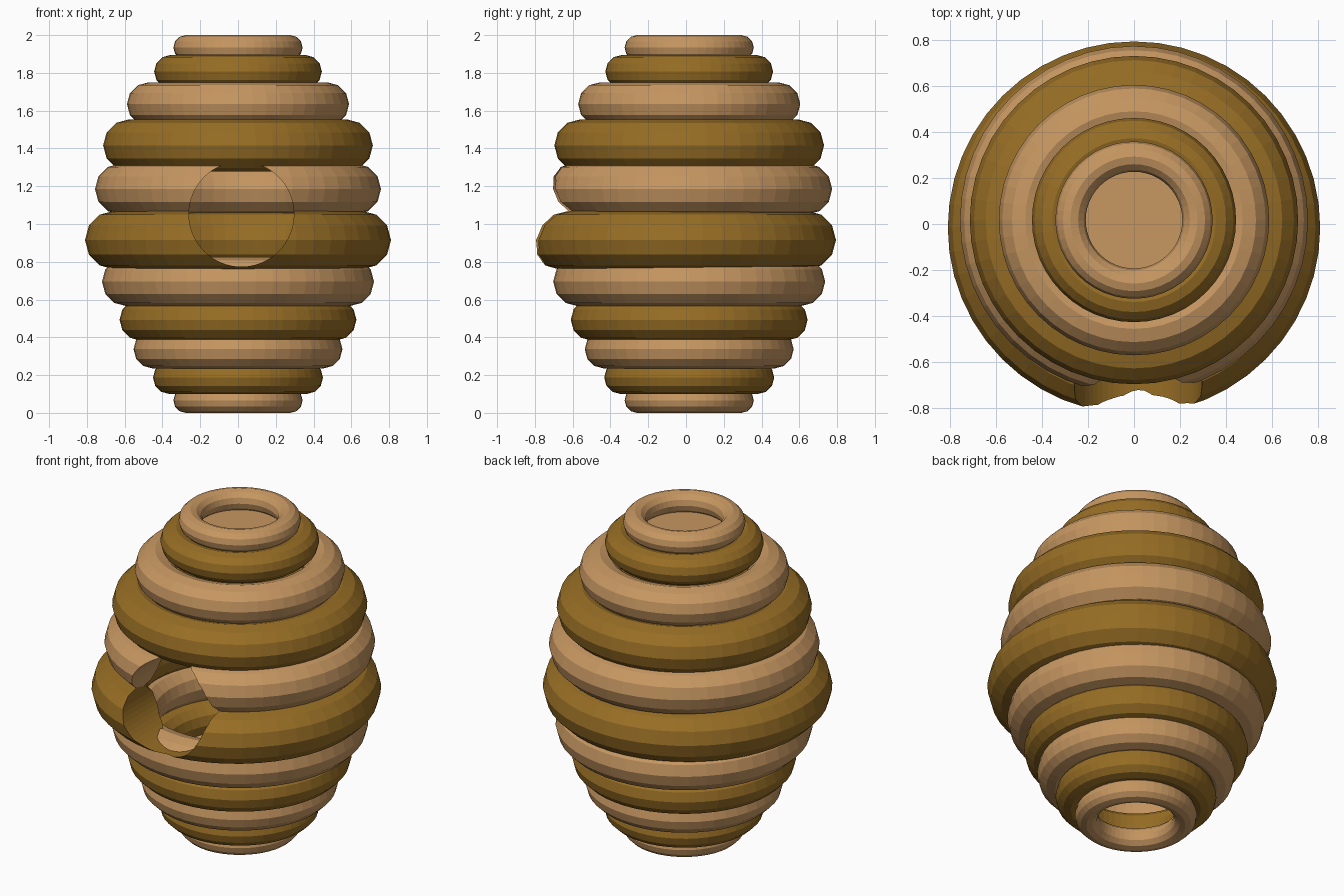
import bpy

if "Cube" in bpy.data.objects:
    bpy.data.objects.remove(bpy.data.objects["Cube"])


def material(name, color):
    m = bpy.data.materials.new(name)
    m.diffuse_color = color
    m.use_nodes = True
    m.node_tree.nodes["Principled BSDF"].inputs["Base Color"].default_value = m.diffuse_color
    return m


tan = material("tan_straw", (0.57, 0.31, 0.12, 1))
brown = material("brown_straw", (0.31, 0.155, 0.018, 1))

# Rings from the ground up: outer radius, centre height, tube radius
RINGS = [
    (0.342, 0.066, 0.066),
    (0.450, 0.187, 0.087),
    (0.553, 0.337, 0.102),
    (0.627, 0.493, 0.110),
    (0.720, 0.695, 0.130),
    (0.810, 0.915, 0.155),
    (0.757, 1.185, 0.135),
    (0.714, 1.416, 0.138),
    (0.588, 1.635, 0.115),
    (0.444, 1.807, 0.088),
    (0.342, 1.934, 0.066),
]
WIDEST = 5

# Entrance cutter, reaching through the front wall only
bpy.ops.mesh.primitive_cylinder_add(vertices=64, radius=0.278, depth=0.9,
                                    location=(0.018, -0.75, 1.052),
                                    rotation=(1.570796, 0, 0))
cutter = bpy.context.object
cutter.name = "entrance_cutter"
cutter.hide_render = True
cutter.display_type = 'WIRE'

# Stacked straw rings, alternating in colour; the widest sits slightly forward
for i, (outer, z, tube) in enumerate(RINGS):
    y = -0.016 if i == WIDEST else 0.017
    bpy.ops.mesh.primitive_torus_add(major_segments=48, minor_segments=12,
                                     major_radius=outer - tube,
                                     minor_radius=tube, location=(0, y, z))
    ring = bpy.context.object
    ring.name = f"hive_ring_{i + 1}"
    ring.data.materials.append(brown if i % 2 else tan)
    if i in (WIDEST, WIDEST + 1):
        cutter_mat = ring.data.materials[0]
        mod = ring.modifiers.new("entrance", 'BOOLEAN')
        mod.operation = 'DIFFERENCE'
        mod.solver = 'EXACT'
        mod.object = cutter
        # bake the cut so the cutter can be removed
        bpy.ops.object.modifier_apply(modifier=mod.name)

bpy.data.objects.remove(cutter, do_unlink=True)

# Lid closing the top opening
bpy.ops.mesh.primitive_circle_add(vertices=48, radius=0.27, fill_type='NGON',
                                  location=(0, 0.017, 1.885))
lid = bpy.context.object
lid.name = "top_lid"
lid.data.materials.append(tan)
